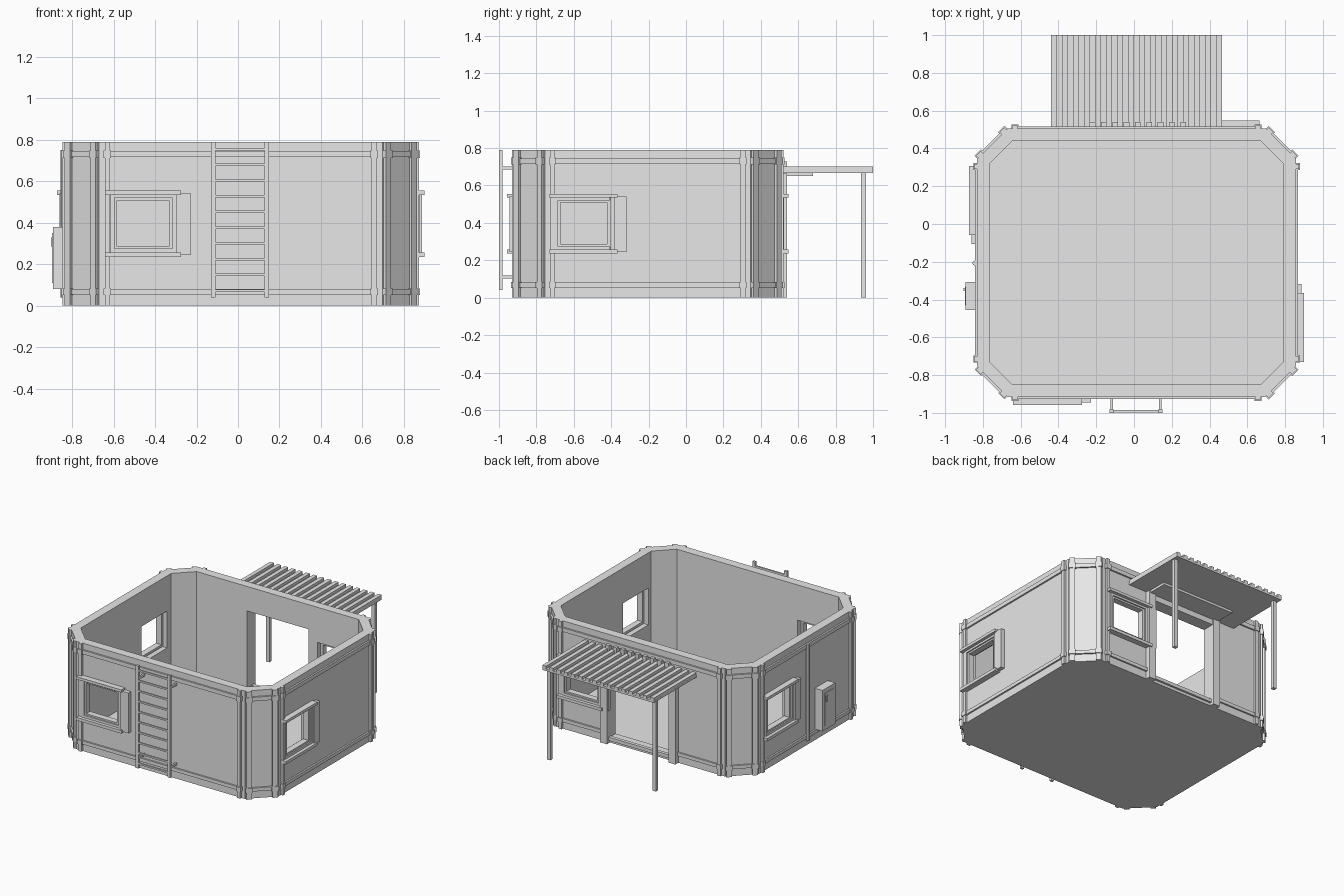
import bpy, bmesh, math
from mathutils import Matrix, Vector

cube = bpy.data.objects.get("Cube")
if cube:
    bpy.data.objects.remove(cube, do_unlink=True)

grey = bpy.data.materials.new("plain_grey")
grey.use_nodes = True
grey.diffuse_color = (0.8, 0.8, 0.8, 1)
grey.node_tree.nodes["Principled BSDF"].inputs["Base Color"].default_value = grey.diffuse_color

CX, CY, HX, HY = 0.0135, -0.205, 0.8435, 0.71   # building centre and half sizes
CHAMFER, THICK, HEIGHT = 0.16, 0.065, 0.79


def finish(name, bm):
    bmesh.ops.recalc_face_normals(bm, faces=bm.faces)
    mesh = bpy.data.meshes.new(name)
    bm.to_mesh(mesh)
    bm.free()
    mesh.materials.append(grey)
    obj = bpy.data.objects.new(name, mesh)
    bpy.context.collection.objects.link(obj)
    return obj


class Side:
    """A wall plane: u runs right along it, n points outward, z is up."""

    def __init__(self, degrees, x, y):
        self.a = math.radians(degrees)
        self.o = Vector((x, y, 0))
        self.u = Vector((math.cos(self.a), math.sin(self.a), 0))
        self.n = Vector((math.sin(self.a), -math.cos(self.a), 0))

    def boxes(self, name, spans):
        bm = bmesh.new()
        for u0, u1, n0, n1, z0, z1 in spans:
            mid = self.o + self.u * (u0 + u1) / 2 + self.n * (n0 + n1) / 2
            mid.z = (z0 + z1) / 2
            mat = (Matrix.Translation(mid) @ Matrix.Rotation(self.a, 4, 'Z')
                   @ Matrix.Diagonal((u1 - u0, n1 - n0, z1 - z0, 1)))
            bmesh.ops.create_cube(bm, size=1, matrix=mat)
        return finish(name, bm)


def ring(u0, u1, z0, z1, w, n0, n1):
    """Four bars around an opening."""
    return [(u0, u0 + w, n0, n1, z0, z1), (u1 - w, u1, n0, n1, z0, z1),
            (u0 + w, u1 - w, n0, n1, z0, z0 + w), (u0 + w, u1 - w, n0, n1, z1 - w, z1)]


def octagon(inset):
    hx, hy = HX - inset, HY - inset
    c = CHAMFER - inset * (2 - math.sqrt(2))
    pts = []
    for sx, sy in ((1, -1), (1, 1), (-1, 1), (-1, -1)):
        pair = [(sx * (hx - c), sy * hy), (sx * hx, sy * (hy - c))]
        pts += pair if sx * sy < 0 else pair[::-1]
    return [(CX + x, CY + y) for x, y in pts]


# Chamfered shell with open top, and its floor
def shell():
    bm = bmesh.new()
    loops = []
    for inset, z in ((0, 0), (0, HEIGHT), (THICK, HEIGHT), (THICK, 0.02)):
        loops.append([bm.verts.new((x, y, z)) for x, y in octagon(inset)])
    for a, b in zip(loops, loops[1:]):
        for i in range(8):
            j = (i + 1) % 8
            bm.faces.new((a[i], a[j], b[j], b[i]))
    bm.faces.new(loops[0])
    bm.faces.new(loops[-1])
    return finish("wall_shell", bm)


front = Side(0, CX, CY - HY)
right = Side(90, CX + HX, CY)
back = Side(180, CX, CY + HY)
left = Side(270, CX - HX, CY)
walls = {"front": (front, HX), "right": (right, HY), "back": (back, HX), "left": (left, HY)}
windows = {"front": -0.654, "right": -0.525, "back": -0.652, "left": -0.512}
DOOR0, DOOR1 = -0.25, 0.25

# Window and door openings
body = shell()
cutters = [back.boxes("door_cutter", [(DOOR0, DOOR1, -0.2, 0.1, 0.04, 0.61)])]
for key, u in windows.items():
    cutters.append(walls[key][0].boxes(
        "window_cutter", [(u + 0.035, u + 0.33, -0.2, 0.1, 0.262, 0.532)]))
bpy.context.view_layer.objects.active = body
for cutter in cutters:
    mod = body.modifiers.new("opening", 'BOOLEAN')
    mod.operation, mod.solver, mod.object = 'DIFFERENCE', 'EXACT', cutter
    bpy.ops.object.modifier_apply(modifier=mod.name)
    bpy.data.objects.remove(cutter, do_unlink=True)

# Windows: stepped frame, ledges above and below, sliding shutter
for key, u in windows.items():
    s = walls[key][0]
    s.boxes(key + "_window_frame",
            ring(u + 0.025, u + 0.345, 0.255, 0.54, 0.02, -0.02, 0.02)
            + ring(u + 0.04, u + 0.325, 0.268, 0.526, 0.018, -0.035, 0.01))
    s.boxes(key + "_window_ledges", [(u, u + 0.365, 0, 0.043, 0.235, 0.257),
                                     (u, u + 0.365, 0, 0.043, 0.535, 0.555)])
    s.boxes(key + "_window_shutter", [(u + 0.345, u + 0.413, 0, 0.03, 0.245, 0.54)])

# Wall strips, rails and clamp blocks
RAILS = ((0.055, 0.08), (0.716, 0.745))


def trim(name, s, edge, width, skip=None):
    spans = []
    for e in (-edge, edge):
        spans.append((e - width / 2, e + width / 2, -0.005, 0.016, 0, HEIGHT))
        for z0, z1 in RAILS:
            spans.append((e - width / 2 - 0.006, e + width / 2 + 0.006,
                          -0.005, 0.021, z0 - 0.004, z1 + 0.004))
    for z0, z1 in RAILS:
        if skip and z0 < 0.5:
            spans += [(-edge, skip[0], -0.005, 0.012, z0, z1),
                      (skip[1], edge, -0.005, 0.012, z0, z1)]
        else:
            spans.append((-edge, edge, -0.005, 0.012, z0, z1))
    s.boxes(name, spans)


for key, (s, half) in walls.items():
    trim(key + "_wall_trim", s, half - CHAMFER - 0.04, 0.025,
         (DOOR0, DOOR1) if key == "back" else None)
for i, (sx, sy) in enumerate(((1, -1), (1, 1), (-1, 1), (-1, -1))):
    s = Side(45 + 90 * i, CX + sx * (HX - CHAMFER / 2), CY + sy * (HY - CHAMFER / 2))
    trim("corner_trim", s, 0.088, 0.036)

# Doorway posts, lintel and sill
back.boxes("door_frame", [(DOOR0 - 0.055, DOOR0, 0, 0.035, 0, 0.665),
                          (DOOR1, DOOR1 + 0.055, 0, 0.035, 0, 0.665),
                          (DOOR0, DOOR1, -0.01, 0.025, 0.61, 0.665),
                          (DOOR0, DOOR1, -0.01, 0.015, 0.02, 0.045)])

# Awning with ribs, posts and wall brackets
world = Side(180, 0, 0)
world.boxes("awning_sheet", [(-0.465, 0.44, 0.505, 1.0, 0.667, 0.682)])
world.boxes("awning_ribs", [(-0.465 + 0.0583 * i, -0.435 + 0.0583 * i, 0.51, 1.0, 0.68, 0.702)
                            for i in range(16)])
world.boxes("awning_support", [(-0.31, 0.28, 0.505, 0.68, 0.65, 0.667)])
world.boxes("awning_brackets", [(0.205 - 0.06 * i, 0.235 - 0.06 * i, 0.505, 0.54, 0.68, 0.727)
                                for i in range(9)])
world.boxes("awning_posts", [(u - 0.014, u + 0.014, 0.935, 0.962, 0, 0.668)
                             for u in (-0.44, 0.415)])

# Ladder
ladder = []
for u in (-0.132, 0.126):
    ladder.append((u - 0.011, u + 0.011, 0.067, 0.085, 0.04, HEIGHT))
    for z in (0.11, 0.693):
        ladder.append((u - 0.007, u + 0.007, -0.005, 0.07, z - 0.008, z + 0.008))
for i in range(10):
    z = 0.073 + 0.0758 * i
    ladder.append((-0.132, 0.126, 0.07, 0.082, z - 0.006, z + 0.006))
front.boxes("ladder", ladder)

# Utility box with door and handle, and the conduit beside it
left.boxes("utility_box", [(0.102, 0.25, 0, 0.062, 0.08, 0.38)])
left.boxes("utility_box_door", [(0.125, 0.227, 0.06, 0.066, 0.11, 0.35)])
left.boxes("utility_box_handle", [(0.135, 0.15, 0.064, 0.072, 0.285, 0.33)])
bm = bmesh.new()
bmesh.ops.create_cone(bm, cap_ends=True, segments=8, radius1=0.013, radius2=0.013, depth=0.71,
                      matrix=Matrix.Translation((CX - HX - 0.013, -0.207, 0.395)))
finish("conduit", bm)
